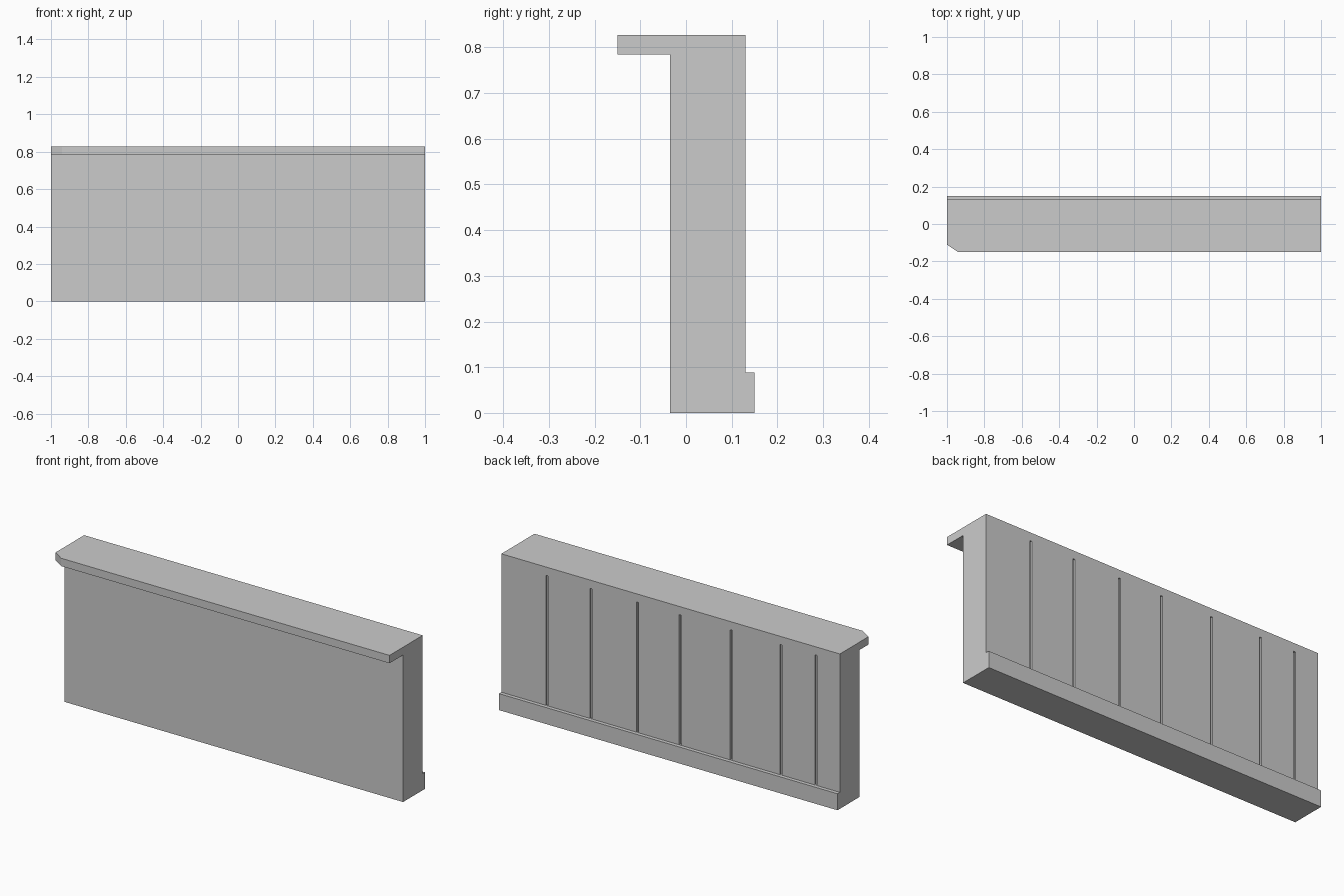
import bpy, bmesh
from mathutils import Vector

if "Cube" in bpy.data.objects:
    bpy.data.objects.remove(bpy.data.objects["Cube"])


def prism(bm, points, sweep):
    """Closed outline swept along a vector into a solid."""
    face = bm.faces.new([bm.verts.new(p) for p in points])
    ext = bmesh.ops.extrude_face_region(bm, geom=[face])
    moved = [v for v in ext["geom"] if isinstance(v, bmesh.types.BMVert)]
    bmesh.ops.translate(bm, verts=moved, vec=Vector(sweep))


def make_object(name, bm):
    bmesh.ops.recalc_face_normals(bm, faces=bm.faces)
    mesh = bpy.data.meshes.new(name)
    bm.to_mesh(mesh)
    bm.free()
    obj = bpy.data.objects.new(name, mesh)
    bpy.context.collection.objects.link(obj)
    return obj


TOP, LIP_Z, BASE_Z = 0.827, 0.785, 0.088
FRONT, BACK = -0.035, 0.13

# Wall with front overhang at the top and skirting at the back
profile = [(FRONT, 0), (0.15, 0), (0.15, BASE_Z), (BACK, BASE_Z),
           (BACK, TOP), (-0.15, TOP), (-0.15, LIP_Z), (FRONT, LIP_Z)]
bm = bmesh.new()
prism(bm, [(-1, y, z) for y, z in profile], (2, 0, 0))
wall = make_object("counter_wall", bm)

# Cutters: plank grooves on the back, and the clipped corner of the overhang
bm = bmesh.new()
W, DEPTH = 0.006, 0.01
for x in (0.73, 0.47, 0.195, -0.057, -0.358, -0.652, -0.858):
    prism(bm, [(x - W, BACK - DEPTH, BASE_Z + 0.001), (x + W, BACK - DEPTH, BASE_Z + 0.001),
               (x + W, BACK + 0.01, BASE_Z + 0.001), (x - W, BACK + 0.01, BASE_Z + 0.001)],
          (0, 0, LIP_Z - BASE_Z - 0.003))
prism(bm, [(-1.06, -0.07, 0.7), (-1.06, -0.19, 0.7), (-0.88, -0.19, 0.7)], (0, 0, 0.2))
cutter = make_object("groove_and_corner_cutter", bm)
cutter.hide_render = True
cutter.hide_set(True)

cut = wall.modifiers.new("cuts", 'BOOLEAN')
cut.operation = 'DIFFERENCE'
cut.solver = 'EXACT'
cut.object = cutter
